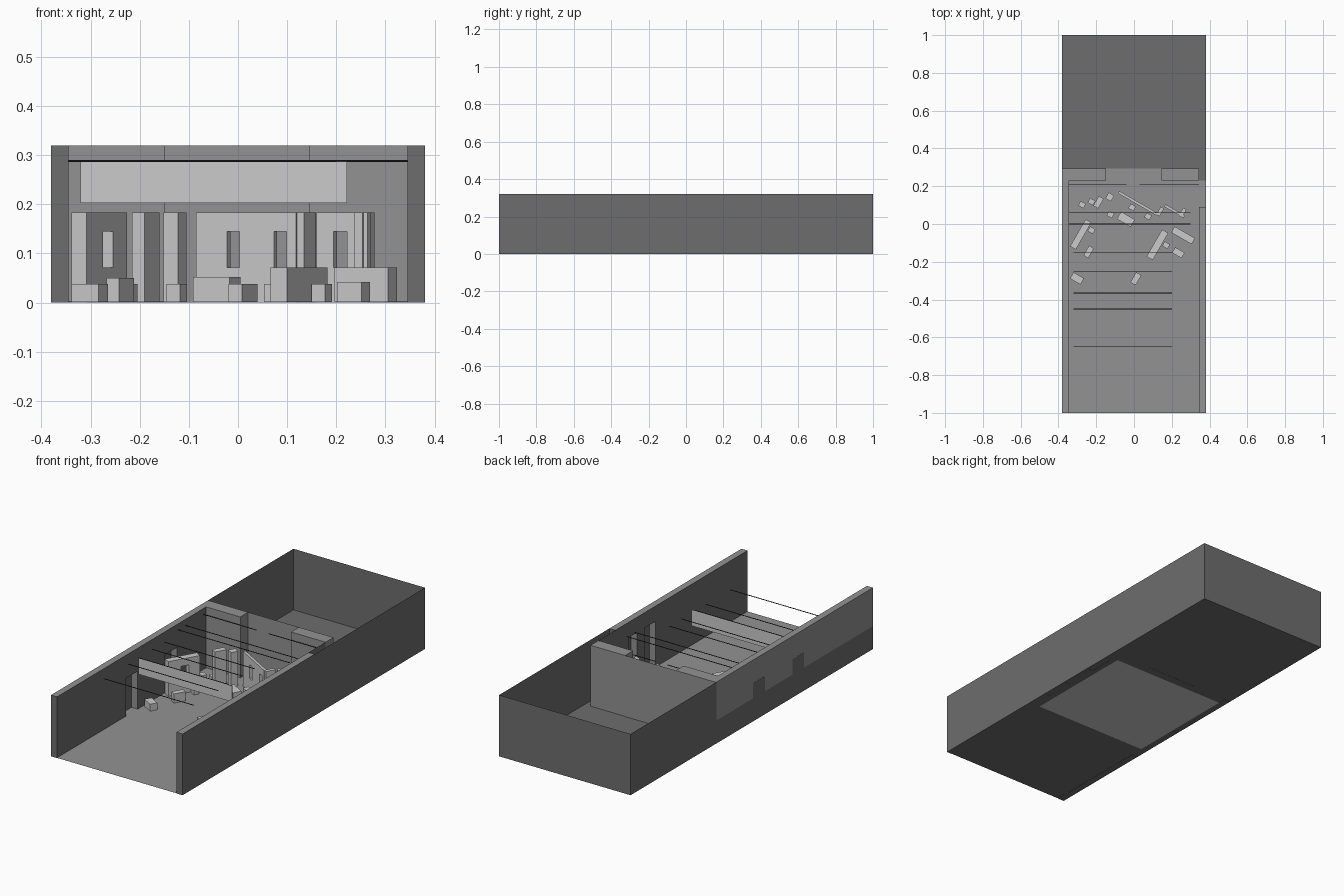
import bpy, bmesh
from math import radians
from mathutils import Matrix, Vector

if "Cube" in bpy.data.objects:
    bpy.data.objects.remove(bpy.data.objects["Cube"])

H = 0.32     # building height


def material(name, v):
    m = bpy.data.materials.new(name)
    m.diffuse_color = (v, v, v, 1)
    m.use_nodes = True
    m.node_tree.nodes["Principled BSDF"].inputs["Base Color"].default_value = m.diffuse_color
    return m


DARK = material("dark_wall", 0.155)
MID = material("mid_grey", 0.29)
PIPE = material("pipe_black", 0.03)


def finish(bm, name, mats=(), loc=(0, 0, 0), angle=0):
    me = bpy.data.meshes.new(name)
    bm.to_mesh(me)
    bm.free()
    for m in mats:
        me.materials.append(m)
    ob = bpy.data.objects.new(name, me)
    ob.location = loc
    ob.rotation_euler.z = radians(angle)
    bpy.context.collection.objects.link(ob)
    return ob


def add_box(bm, x0, x1, y0, y1, z0, z1):
    size = Vector((x1 - x0, y1 - y0, z1 - z0))
    mid = Vector((x0 + x1, y0 + y1, z0 + z1)) / 2
    bmesh.ops.create_cube(bm, size=1, matrix=Matrix.Translation(mid) @ Matrix.Diagonal((*size, 1)))


def box(name, mats, *b):
    bm = bmesh.new()
    add_box(bm, *b)
    return finish(bm, name, mats)


def quad(name, mat, *pts):
    bm = bmesh.new()
    bm.faces.new([bm.verts.new(p) for p in pts])
    return finish(bm, name, [mat] if mat else [])


def floor(name, mat, x0, x1, y0, y1, z):
    quad(name, mat, (x0, y0, z), (x1, y0, z), (x1, y1, z), (x0, y1, z))


def side_quad(name, mat, x, y0, y1, h):
    quad(name, mat, (x, y0, 0), (x, y1, 0), (x, y1, h), (x, y0, h))


def pierced_wall(name, loc, angle, length, thick, height, holes, z0, z1, mats=()):
    """Wall along local x, centred on loc, with holes (start, end) from z0 to z1."""
    bm = bmesh.new()
    t, x = thick / 2, -length / 2
    for a, b in holes:
        add_box(bm, x, a, -t, t, 0, height)
        if z0 > 0:
            add_box(bm, a, b, -t, t, 0, z0)
        add_box(bm, a, b, -t, t, z1, height)
        x = b
    add_box(bm, x, length / 2, -t, t, 0, height)
    return finish(bm, name, mats, (*loc, 0), angle)


def paint_mid(ob, test):
    """Give the second material to faces whose local normal and centre pass."""
    for p in ob.data.polygons:
        if test(p.normal, p.center):
            p.material_index = 1


def block(name, x, y, lx, ly, h, angle):
    bm = bmesh.new()
    add_box(bm, -lx / 2, lx / 2, -ly / 2, ly / 2, 0.001, h)
    return finish(bm, name, (), (x, y, 0), angle)


def pipe(name, x0, x1, y, z=0.288, r=0.002):
    bm = bmesh.new()
    m = Matrix.Translation(((x0 + x1) / 2, y, z)) @ Matrix.Rotation(radians(90), 4, 'Y')
    bmesh.ops.create_cone(bm, cap_ends=True, segments=8, radius1=r, radius2=r, depth=x1 - x0, matrix=m)
    return finish(bm, name, [PIPE])


# floors: mid grey stage on a dark base, pale stage patch underneath
floor("stage_floor", MID, -0.38, 0.38, -1, 0.23, 0.002)
floor("alcove_floor", MID, -0.148, 0.145, 0.23, 0.295, 0.002)
floor("base", DARK, -0.38, 0.38, -1, 1, 0.001)
floor("stage_underside", None, -0.345, 0.318, -0.355, 0.25, 0)

# thick side walls with doorways; local x runs along world y, local y along -x
left = pierced_wall("left_wall", (-0.3625, -0.355), 90, 1.29, 0.035, H,
                    [(-0.075, 0.02), (0.245, 0.345)], 0.0, 0.2, [DARK, MID])
right = pierced_wall("right_wall", (0.3625, -0.455), 90, 1.09, 0.035, H,
                     [(0.215, 0.305), (0.365, 0.435)], 0.0, 0.24, [DARK, MID])
paint_mid(left, lambda n, c: n.z > 0.5 or n.y > 0.5 or (abs(n.x) > 0.5 and abs(c.x) < 0.6))
paint_mid(right, lambda n, c: n.z > 0.5 or (abs(n.x) > 0.5 and abs(c.x) < 0.5))
side_quad("left_wall_plinth", DARK, -0.3805, -1, 0.29, 0.12)
for i, (x, y0, y1, h) in enumerate([(-0.3805, -0.43, -0.335, 0.2), (-0.3805, -0.11, -0.01, 0.2),
                                    (0.38, -0.24, -0.15, 0.24), (0.38, -0.09, -0.02, 0.24)]):
    side_quad(f"door_backing_{i}", DARK, x, y0, y1, h)
side_quad("right_inner_wall", DARK, 0.345, 0.09, 0.23, H)

# thin shell of the rear room
side_quad("rear_left_wall", DARK, -0.38, 0.29, 1, H)
side_quad("rear_right_wall", DARK, 0.38, 0.09, 1, H)
quad("rear_end_wall", DARK, (-0.38, 1, 0), (0.38, 1, 0), (0.38, 1, H), (-0.38, 1, H))

# stage back wall with central alcove
box("back_wall_left", [MID], -0.379, -0.148, 0.23, 0.295, 0.002, H)
box("back_wall_right", [MID], 0.145, 0.345, 0.23, 0.295, 0.002, H)
quad("alcove_back", MID, (-0.148, 0.295, 0), (0.145, 0.295, 0), (0.145, 0.295, H), (-0.148, 0.295, H))

# overhead pipes and hanging border
pipe("rear_pipe_left", -0.345, -0.04, 0.21)
pipe("rear_pipe_right", 0.03, 0.345, 0.21)
for i, y in enumerate((0.06, 0.0)):
    pipe(f"stage_pipe_{i}", -0.345, 0.3, y)
for i, y in enumerate((-0.15, -0.25, -0.365, -0.45, -0.65)):
    pipe(f"front_pipe_{i}", -0.32, 0.2, y)
box("hanging_border", [], -0.32, 0.222, -0.366, -0.364, 0.203, 0.287)

# tall scenery flats with windows
pierced_wall("flat_left", (-0.282, -0.055), 60, 0.165, 0.035, 0.183, [(-0.015, 0.025)], 0.072, 0.145)
pierced_wall("flat_centre", (0.02, 0.11), -30, 0.235, 0.014, 0.183,
             [(-0.045, -0.015), (0.065, 0.095)], 0.072, 0.145)
pierced_wall("flat_right", (0.215, 0.068), -30, 0.12, 0.014, 0.183,
             [(-0.02, 0.012)], 0.072, 0.145)

# columns, low walls, table, benches and stools
T, L, S = 0.183, 0.072, 0.038
for name, *b in [
    ("column_left", -0.188, 0.115, 0.06, 0.03, T, 60),
    ("column_rear", -0.128, 0.143, 0.036, 0.034, T, 60),
    ("column_centre", 0.138, 0.066, 0.048, 0.02, T, 60),
    ("column_right", 0.257, 0.06, 0.048, 0.02, T, 60),
    ("low_wall_centre", 0.124, -0.11, 0.165, 0.038, L, 60),
    ("low_wall_right", 0.26, -0.06, 0.125, 0.037, L, -30),
    ("table", -0.043, 0.025, 0.085, 0.045, 0.052, -30),
    ("bench_left", -0.24, -0.148, 0.06, 0.03, 0.05, 60),
    ("bench_right", 0.235, -0.152, 0.058, 0.034, 0.042, -30),
    ("bench_front_left", -0.302, -0.288, 0.064, 0.038, S, -30),
    ("bench_front_right", 0.01, -0.29, 0.062, 0.032, S, 60),
]:
    block(name, *b)
for i, (x, y) in enumerate([(-0.275, 0.102), (-0.225, 0.118), (-0.125, 0.05), (-0.01, 0.088),
                            (-0.225, -0.033), (0.074, 0.04), (0.17, -0.112)]):
    block(f"stool_{i}", x, y, 0.032, 0.028, S, -30)
